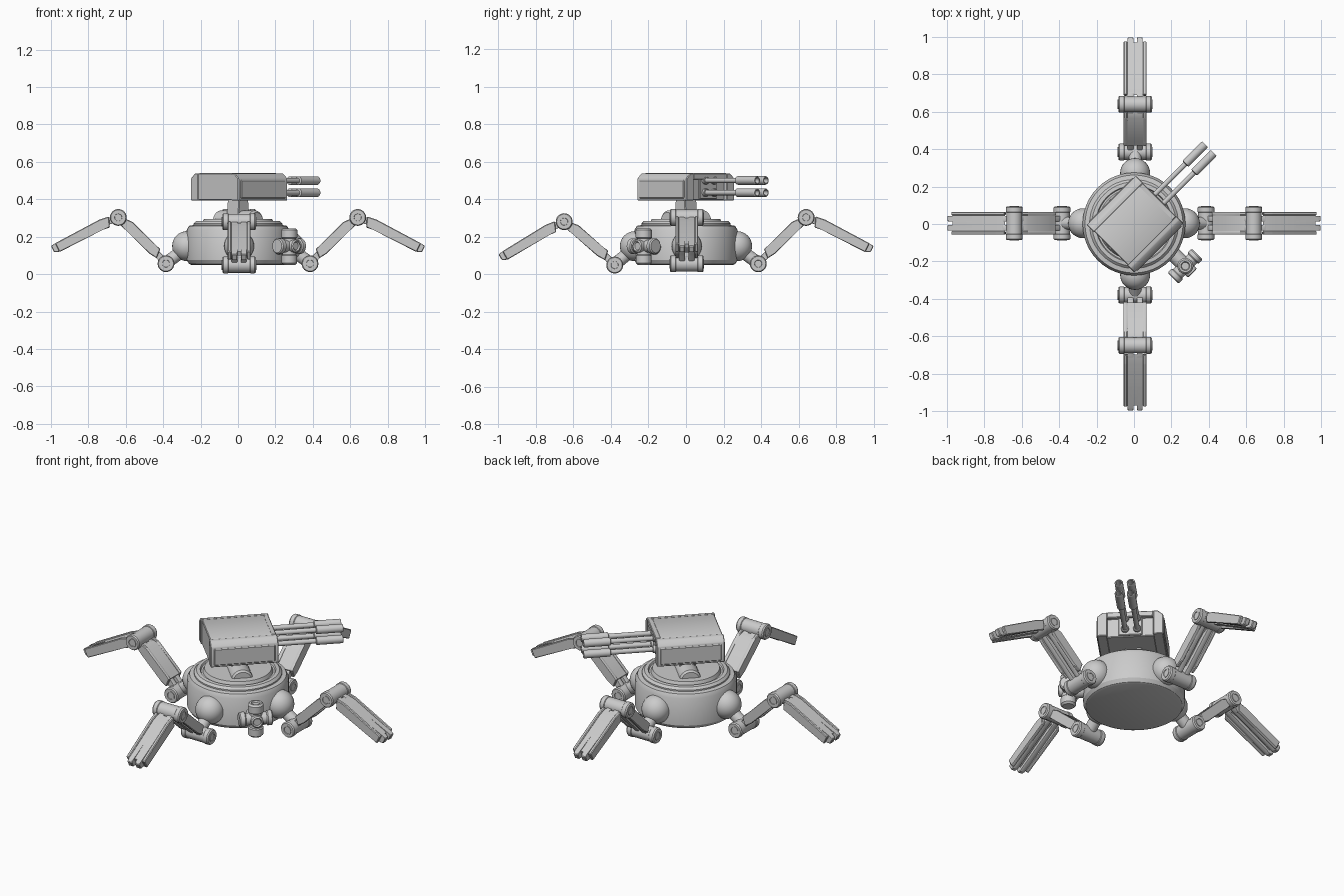
import bpy, bmesh
from math import radians, sin, cos, pi
from mathutils import Matrix, Vector

if "Cube" in bpy.data.objects:
    bpy.data.objects.remove(bpy.data.objects["Cube"])

T = Matrix.Translation
I = Matrix.Identity(4)


def finish(name, bm, M):
    bm.transform(M)
    bmesh.ops.recalc_face_normals(bm, faces=bm.faces)
    me = bpy.data.meshes.new(name)
    bm.to_mesh(me)
    bm.free()
    for p in me.polygons:
        p.use_smooth = True
    me.set_sharp_from_angle(angle=radians(30))
    ob = bpy.data.objects.new(name, me)
    bpy.context.collection.objects.link(ob)
    return ob


def lathe(name, profile, M=I, n=32):
    """Revolve (radius, height) points round local z."""
    bm = bmesh.new()
    rings = []
    for r, h in profile:
        rings.append([bm.verts.new((r * cos(2 * pi * i / n), r * sin(2 * pi * i / n), h)) for i in range(n)])
    for a, b in zip(rings, rings[1:]):
        for i in range(n):
            j = (i + 1) % n
            bm.faces.new((a[i], a[j], b[j], b[i]))
    if len({profile[0], profile[-1]}) == 2:
        bm.faces.new(rings[0])
        bm.faces.new(rings[-1])
    else:
        bmesh.ops.remove_doubles(bm, verts=bm.verts, dist=1e-5)
    return finish(name, bm, M)


def prism(name, pts, w0, w1, M=I, bevel=0.004):
    """Extrude a side profile (x, z) across y from w0 to w1."""
    bm = bmesh.new()
    a = [bm.verts.new((x, w0, z)) for x, z in pts]
    b = [bm.verts.new((x, w1, z)) for x, z in pts]
    bm.faces.new(a)
    bm.faces.new(b)
    for i in range(len(pts)):
        j = (i + 1) % len(pts)
        bm.faces.new((a[i], a[j], b[j], b[i]))
    if bevel:
        bmesh.ops.bevel(bm, geom=bm.edges[:], offset=bevel, segments=1, affect='EDGES')
    return finish(name, bm, M)


def ball(name, c, r, M=I):
    bm = bmesh.new()
    bmesh.ops.create_uvsphere(bm, u_segments=32, v_segments=16, radius=r)
    return finish(name, bm, M @ T(c))


def along(a, b):
    """Matrix with origin a and z axis pointing to b."""
    a, b = Vector(a), Vector(b)
    return T(a) @ (b - a).to_track_quat('Z', 'Y').to_matrix().to_4x4()


def rod(name, a, b, r, M=I, c=0.006, n=24):
    L = (Vector(b) - Vector(a)).length
    return lathe(name, [(r - c, 0), (r, c), (r, L - c), (r - c, L)], M @ along(a, b), n)


# Round body with stepped lid
lathe("body", [(0.25, 0.05), (0.262, 0.055), (0.275, 0.075), (0.275, 0.235), (0.262, 0.258),
               (0.238, 0.262), (0.238, 0.27), (0.225, 0.283), (0.205, 0.285), (0.2, 0.275),
               (0.19, 0.275), (0.182, 0.295), (0.02, 0.298)], n=48)

# Legs: side profiles in (distance outwards, height)
THIGH = [(.415, .135), (.44, .155), (.565, .28), (.60, .295), (.628, .26), (.60, .235), (.475, .11), (.435, .085)]
THIGH_IN = [(.42, .13), (.44, .15), (.565, .275), (.60, .285), (.61, .272), (.575, .255), (.455, .135), (.43, .115)]
SHIN = [(.69, .308), (.74, .292), (.978, .165), (.955, .118), (.72, .238), (.685, .25)]
SHIN_IN = [(.69, .30), (.74, .285), (.97, .162), (.962, .14), (.73, .265), (.69, .275)]
LOWER_BARS = [(.375, .075), (.43, .13), (.63, .32), (.65, .29), (.45, .10), (.40, .045)]
UPPER_BARS = [(.64, .318), (.70, .298), (.985, .16), (1.0, .15), (.984, .118), (.96, .118), (.70, .26), (.64, .285)]
BOLT = [(.04, -.09), (.045, -.083), (.045, -.06), (.042, -.057), (.042, .057), (.045, .06), (.045, .083), (.04, .09)]


def joint(name, x, z, M):
    m = M @ T((x, 0, z)) @ Matrix.Rotation(pi / 2, 4, 'X')
    lathe(name, BOLT, m, 24)
    for s in (-1, 1):
        lathe(name + "_cap", [(.026, s * .085), (.026, s * .093), (.02, s * .093), (.018, s * .088)], m, 24)


def leg(name, angle, tilt):
    M = Matrix.Rotation(angle, 4, 'Z')
    side = Vector((.006, .004, 0))
    side -= M.col[0].to_3d() * side.dot(M.col[0].to_3d())
    M = T(side) @ M
    ball(name + "_ball", (.272, 0, .15), .08, M)
    M = M @ T((.27, 0, .14)) @ Matrix.Rotation(tilt, 4, 'Y') @ T((-.27, 0, -.14))
    rod(name + "_hip_rod", (.28, 0, .135), (.385, 0, .06), .034, M)
    joint(name + "_hip_joint", .385, .056, M)
    joint(name + "_knee_joint", .64, .303, M)
    for s in (-1, 1):
        for part, pts in (("thigh", THIGH), ("shin", SHIN)):
            prism(f"{name}_{part}_rail", pts, s * .042, s * .061, M)
        prism(name + "_thigh_bar", LOWER_BARS, s * .01, s * .04, M)
        prism(name + "_shin_bar", UPPER_BARS, s * .01, s * .04, M)
    prism(name + "_thigh_plate", THIGH_IN, -.045, .045, M, 0)
    prism(name + "_shin_plate", SHIN_IN, -.045, .045, M, 0)


leg("right_leg", 0, 0)
leg("back_leg", pi / 2, 0)
leg("left_leg", pi, 0)
leg("front_leg", -pi / 2, 0.06)

# Turret frame: local x is the gun direction, turned 45 degrees
G = Matrix.Rotation(pi / 4, 4, 'Z')
H = G @ T((0, -.005, 0))

# Pivot drum and neck
rod("pivot_drum", (0, -.14, .28), (0, .14, .28), .06, G, .01, 32)
prism("neck", [(-.045, .29), (.045, .29), (.035, .40), (-.035, .40)], -.045, .045, G)


def shell(name, sect, x0, x1):
    """Extrude a (sideways, height) section along the gun direction."""
    prism(name, sect, x0, x1, H @ Matrix.Rotation(-pi / 2, 4, 'Z') @ Matrix.Scale(-1, 4, (1, 0, 0)))


# Gun housing: centre block with chamfered side pods
shell("housing_centre", [(-.13, .395), (.13, .395), (.13, .535), (.125, .54), (-.125, .54), (-.13, .535)], -.178, .165)
for s in (-1, 1):
    shell("housing_side", [(s * .125, .393), (s * .18, .393), (s * .18, .512), (s * .15, .538), (s * .125, .538)], -.183, .19)
    shell("side_panel", [(s * .17, .405), (s * .185, .405), (s * .185, .502), (s * .17, .502)], -.165, .172)
shell("housing_brow", [(-.127, .505), (.127, .505), (.127, .539), (-.127, .539)], .13, .188)
shell("barrel_mount", [(-.065, .40), (.065, .40), (.065, .53), (-.065, .53)], .15, .175)

# Four barrels with hollow muzzles
for y in (-.033, .033):
    for z in (.435, .50):
        rod("barrel", (.15, y, z), (.44, y, z), .014, G, .002, 16)
        rod("barrel_collar", (.16, y, z), (.19, y, z), .021, G, .003, 16)
        lathe("muzzle", [(.014, 0), (.023, .004), (.023, .145), (.02, .15), (.015, .15), (.014, .03)],
              G @ along((.42, y, z), (.57, y, z)), 20)

# Sensor pod hung on the body, between two legs
rod("sensor_arm", (.035, -.25, .145), (.035, -.35, .145), .04, G)
cy = -.353
lathe("sensor_column", [(.032, .05), (.042, .06), (.042, .10), (.036, .105), (.036, .19), (.043, .195),
                        (.043, .235), (.034, .245), (.024, .245), (.02, .236)], G @ T((.035, cy, 0)), 24)
rod("sensor_cross_tube", (-.04, cy, .15), (.11, cy, .15), .034, G)
for x0, x1 in ((-.058, -.022), (.092, .125)):
    rod("sensor_end_cap", (x0, cy, .15), (x1, cy, .15), .042, G)
lathe("sensor_lens", [(.03, 0), (.034, .004), (.034, .05), (.026, .055), (.02, .048)],
      G @ along((.035, cy, .15), (.035, cy - .1, .15)), 24)
